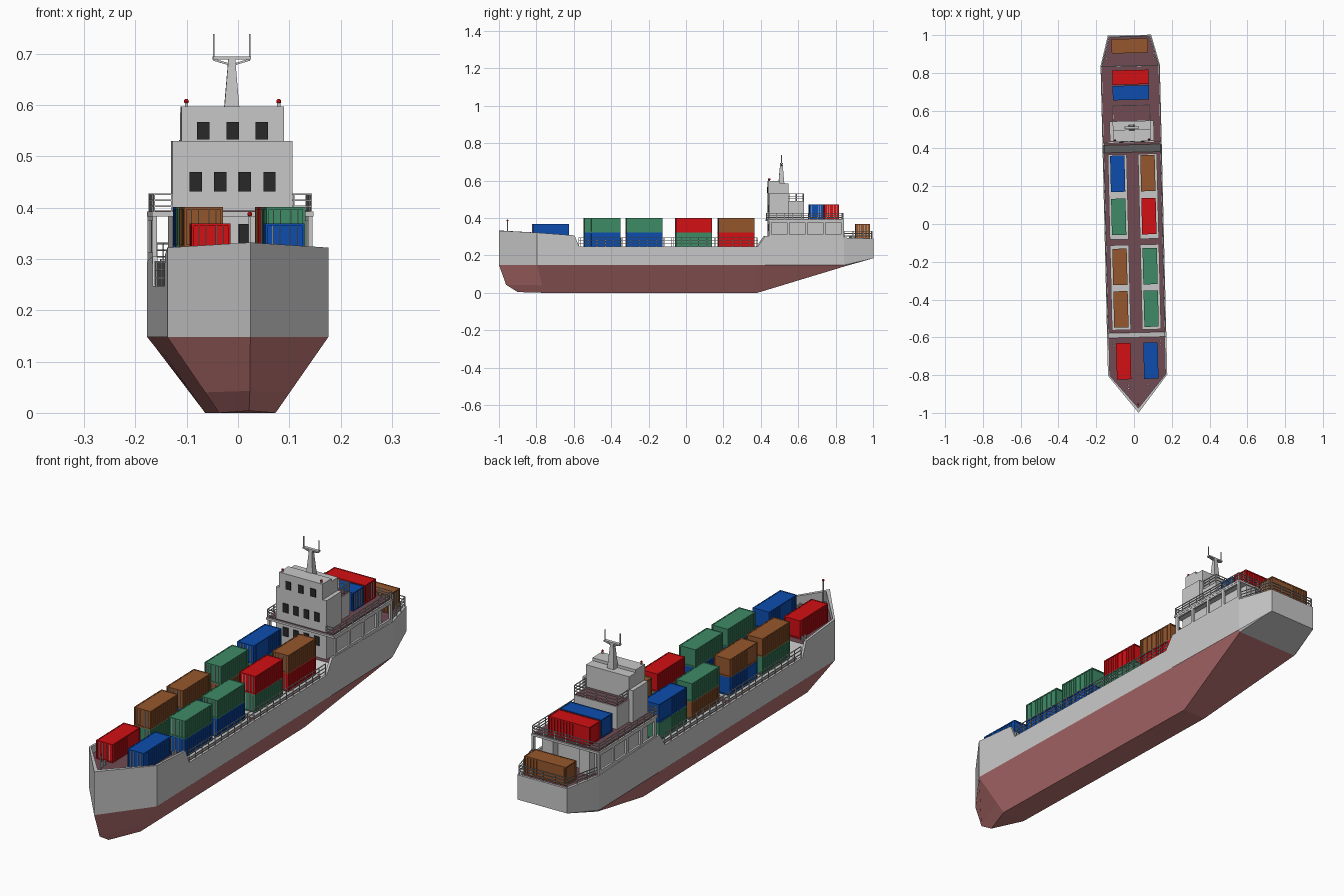
import bpy, bmesh, math
from mathutils import Matrix, Vector

cube = bpy.data.objects.get("Cube")
if cube:
    bpy.data.objects.remove(cube)

HEADING = Matrix.Rotation(0.024, 4, 'Z')  # the ship lies slightly turned


def material(name, r, g, b):
    m = bpy.data.materials.new(name)
    m.use_nodes = True
    m.diffuse_color = (r, g, b, 1)
    m.node_tree.nodes["Principled BSDF"].inputs["Base Color"].default_value = (r, g, b, 1)
    return m


GREY = material("light_grey", .58, .58, .58)
HULL = material("hull_red", .52, .18, .18)
DECK = material("deck_brown", .16, .07, .085)
BLACK = material("window_black", .022, .022, .022)
RED = material("bright_red", .65, .005, .007)
BLUE = material("blue", .004, .075, .43)
GREEN = material("green", .05, .26, .135)
BROWN = material("orange_brown", .3, .095, .026)


def finish(name, bm, *mats):
    me = bpy.data.meshes.new(name)
    bm.to_mesh(me)
    bm.free()
    for m in mats:
        me.materials.append(m)
    return place(name, me)


def place(name, me, local=Matrix()):
    ob = bpy.data.objects.new(name, me)
    bpy.context.collection.objects.link(ob)
    ob.matrix_world = HEADING @ local
    return ob


def box(bm, x0, x1, y0, y1, z0, z1, mat=0):
    mtx = Matrix.Translation(((x0 + x1) / 2, (y0 + y1) / 2, (z0 + z1) / 2))
    made = bmesh.ops.create_cube(bm, size=1, matrix=mtx @ Matrix.Diagonal((x1 - x0, y1 - y0, z1 - z0, 1)))
    for f in {f for v in made["verts"] for f in v.link_faces}:
        f.material_index = mat


def boxes(name, mat, *dims):
    bm = bmesh.new()
    for d in dims:
        box(bm, *d)
    return finish(name, bm, mat)


def strut(bm, a, b, t=.003):
    a, b = Vector(a), Vector(b)
    d = b - a
    mtx = Matrix.Translation((a + b) / 2) @ d.to_track_quat('Z', 'Y').to_matrix().to_4x4()
    bmesh.ops.create_cube(bm, size=1, matrix=mtx @ Matrix.Diagonal((t, t, d.length, 1)))


def railing(name, path, z, h=.04):
    bm = bmesh.new()
    for (ax, ay), (bx, by) in zip(path, path[1:]):
        a, b = Vector((ax, ay, z)), Vector((bx, by, z))
        for k in (.35, .68, 1):
            up = Vector((0, 0, h * k))
            strut(bm, a + up, b + up)
        n = max(1, round((b - a).length / .045))
        for i in range(n + 1):
            p = a.lerp(b, i / n)
            strut(bm, p, p + Vector((0, 0, h)))
    finish(name, bm, GREY)


# Hull: half sections lofted from bow to stern, then mirrored
# station: y, half width, rail z, deck z, bottom y, bottom half width, bottom z
stations = [
    (-1, 0, .332, .29, -.9, 0, .004),
    (-.8, .157, .322, .29, -.76, .055, 0),
    (-.6, .157, .307, .29, -.6, .055, 0),
    (-.575, .157, .247, .235, -.575, .055, 0),
    (.38, .157, .247, .235, .38, .055, 0),
    (.42, .157, .305, .28, .42, .063, .012),
    (.84, .157, .295, .28, .84, .15, .14),
    (1, .115, .29, .28, 1, .115, .185)]
bm = bmesh.new()
sections = []
for y, w, rail, deck, by, bw, bz in stations:
    bottom = Vector((bw, by, bz))
    chine = Vector((w, y, max(.148, bz)))
    low = bottom.lerp(chine, .27)
    iy, iw = y, max(w - .01, 0)
    if y == -1:
        low.y -= .035
        iy = -.975
    elif y == 1:
        iy = .99
    pts = [(0, by, bz), bottom, low, chine, (w, y, rail), (iw, iy, rail), (iw, iy, deck), (0, iy, deck)]
    sections.append([bm.verts.new(p) for p in pts])
for i, (a, b) in enumerate(zip(sections, sections[1:])):
    for k in range(7):
        f = bm.faces.new((a[k], a[k + 1], b[k + 1], b[k]))
        if k < 3 and i < 6:
            f.material_index = 1
        elif k == 6 and abs(a[6].co.z - b[6].co.z) < .02:
            f.material_index = 2
s = sections[-1]
out_mid, in_mid = bm.verts.new((0, 1, .29)), bm.verts.new((0, .99, .29))
for f in ((*s[:5], out_mid), (s[4], s[5], in_mid, out_mid), (s[5], s[6], s[7], in_mid)):
    bm.faces.new(f)
bmesh.ops.mirror(bm, geom=bm.verts[:] + bm.edges[:] + bm.faces[:], axis='X', merge_dist=.0001)
bmesh.ops.remove_doubles(bm, verts=bm.verts[:], dist=.0001)
bmesh.ops.recalc_face_normals(bm, faces=bm.faces[:])
finish("hull", bm, GREY, HULL, DECK)

# Hatch covers under the cargo
boxes("hatch_covers", GREY, *[(s * .08 - .05, s * .08 + .05, y, y + .45, .233, .246)
                              for s in (-1, 1) for y in (-.56, -.08)])

# Superstructure
boxes("deckhouse", GREY, (-.117, .117, .44, .8, .278, .386), (-.11, -.06, .8, .835, .278, .386),
      (.06, .11, .8, .835, .278, .386))
boxes("tower", GREY, (-.117, .117, .44, .545, .385, .53), (-.1, .1, .545, .63, .385, .49),
      (-.1, .1, .437, .5, .529, .597), (-.1, .1, .5, .545, .529, .585))
boxes("bridge_deck", GREY, (-.157, .157, .43, .84, .383, .392))
boxes("bridge_deck_floor", DECK, (-.15, .15, .436, .834, .391, .394))
boxes("upper_deck_floor", DECK, (-.096, .096, .546, .626, .489, .492))

# Open side galleries
bm = bmesh.new()
for s in (-1, 1):
    x0, x1 = sorted((s * .147, s * .156))
    box(bm, x0, x1, .44, .84, .28, .312)
    box(bm, x0, x1, .44, .84, .375, .385)
    for i in range(5):
        y = .44 + i * .0965
        box(bm, x0, x1, y, y + .014, .31, .38)
finish("side_galleries", bm, GREY)

# Windows on the front of the tower
bm = bmesh.new()
for z in (.33, .431):
    for x in (-.072, -.024, .024, .072):
        box(bm, x - .012, x + .012, .437, .441, z, z + .038)
for x in (-.057, 0, .057):
    box(bm, x - .012, x + .012, .434, .438, .533, .567)
finish("windows", bm, BLACK)

# Mast, crossbar and antennas
bm = bmesh.new()
bmesh.ops.create_cone(bm, cap_ends=True, segments=4, radius1=.022, radius2=.009, depth=.11,
                      matrix=Matrix.Translation((0, .51, .638)) @ Matrix.Rotation(math.pi / 4, 4, 'Z'))
box(bm, -.037, .037, .503, .517, .688, .694)
for s in (-1, 1):
    strut(bm, (s * .035, .51, .69), (s * .035, .51, .738), .003)
    strut(bm, (s * .035, .51, .688), (s * .008, .51, .68), .004)
    strut(bm, (s * .09, .445, .595), (s * .09, .445, .604), .006)
strut(bm, (0, -.955, .288), (0, -.955, .386), .005)
finish("mast_and_poles", bm, GREY)

# Signal lamps
bm = bmesh.new()
for p in ((-.09, .445, .607), (.09, .445, .607), (0, -.955, .387)):
    bmesh.ops.create_icosphere(bm, subdivisions=2, radius=.005, matrix=Matrix.Translation(p))
finish("signal_lamps", bm, RED)

# Railings
for s, side in ((-1, "right"), (1, "left")):
    railing(f"main_railing_{side}", [(s * .152, -.57), (s * .152, .38)], .246, .048)
    railing(f"wing_railing_{side}", [(s * .119, .434), (s * .153, .434), (s * .153, .836), (0, .836)], .39, .036)
    railing(f"stern_railing_{side}", [(s * .15, .845), (s * .11, .994), (0, .994)], .29)
    railing(f"upper_railing_{side}", [(s * .098, .55), (s * .098, .627), (0, .627)], .49)

# Mooring bollards
bm = bmesh.new()
for s in (-1, 1):
    for x, y, z in ((.05, -.87, .29), (.125, -.64, .29), (.125, .88, .28)):
        for dy in (0, .018):
            bmesh.ops.create_cone(bm, cap_ends=True, segments=8, radius1=.005, radius2=.005, depth=.02,
                                  matrix=Matrix.Translation((s * x, y + dy, z + .01)))
finish("bollards", bm, GREY)


# Containers: inset core, corner frame, side ribs and door bars
def container_mesh(color):
    w, l, h, t = .038, .096, .078, .005
    bm = bmesh.new()
    box(bm, -w + .003, w - .003, -l + .003, l - .003, .002, h - .001)
    for s in (-1, 1):
        x0, x1 = sorted((s * w, s * (w - t)))
        y0, y1 = sorted((s * l, s * (l - t)))
        for z in (0, h - t):
            box(bm, x0, x1, -l, l, z, z + t)
            box(bm, -w, w, y0, y1, z, z + t)
        for e in (-1, 1):
            c0, c1 = sorted((e * l, e * (l - t)))
            box(bm, x0, x1, c0, c1, 0, h)
        r0, r1 = sorted((s * (w - .001), s * (w - .004)))
        for i in range(13):
            y = -.084 + i * .014
            box(bm, r0, r1, y - .0035, y + .0035, .004, h - .004)
    for x in (-.024, -.01, .01, .024):
        box(bm, x - .001, x + .001, -l, -l + .004, .005, h - .005, 1)
    me = bpy.data.meshes.new("container_" + color.name)
    bm.to_mesh(me)
    bm.free()
    me.materials.append(color)
    me.materials.append(GREY)
    return me


cans = {m: container_mesh(m) for m in (RED, BLUE, GREEN, BROWN)}
rows = (-.45, -.225, .04, .268)
stacks = {-1: ((GREEN, BLUE, BROWN, GREEN), (BROWN, BROWN, GREEN, BLUE)),
          1: ((BLUE, BLUE, GREEN, RED), (GREEN, GREEN, RED, BROWN))}
for s, levels in stacks.items():
    for n, level in enumerate(levels):
        for y, m in zip(rows, level):
            place("cargo_container", cans[m], Matrix.Translation((s * .08, y, .245 + n * .078)))
for s, m in ((-1, RED), (1, BLUE)):
    place("bow_container", cans[m], Matrix.Translation((s * .072, -.725, .291)))
for y, z, m in ((.777, .395, RED), (.695, .395, BLUE), (.943, .29, BROWN)):
    place("stern_container", cans[m],
          Matrix.Translation((0, y, z)) @ Matrix.Rotation(math.pi / 2, 4, 'Z'))
